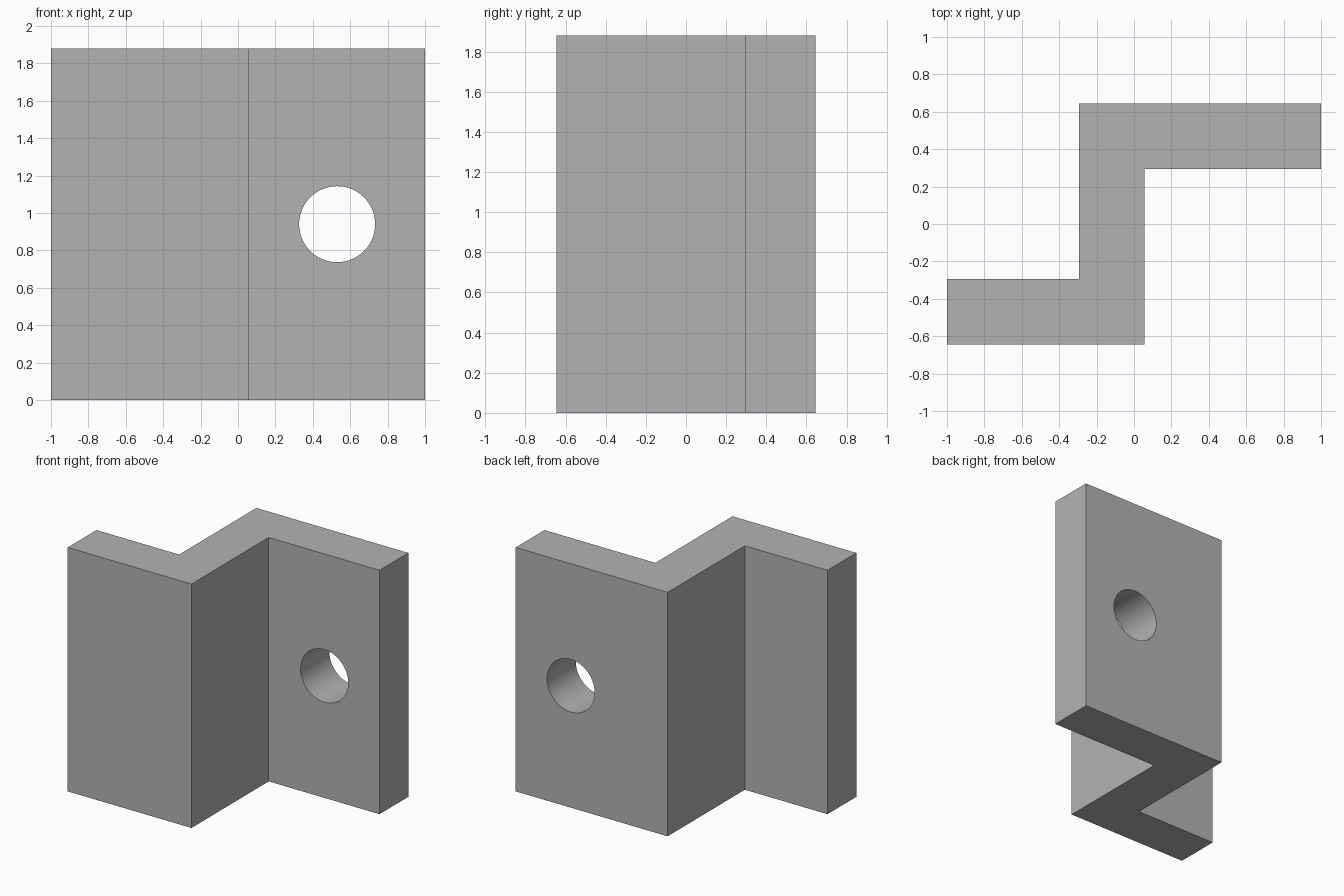
import bpy
import bmesh
from math import radians

if "Cube" in bpy.data.objects:
    bpy.data.objects.remove(bpy.data.objects["Cube"], do_unlink=True)

HEIGHT = 1.88
HALF_DEPTH = 0.645
FLANGE_INNER = 0.295
HOLE_X, HOLE_RADIUS = 0.53, 0.203

# Plain grey metal
grey = bpy.data.materials.new("grey metal")
grey.use_nodes = True
colour = (0.45, 0.45, 0.45, 1)
grey.diffuse_color = colour
grey.node_tree.nodes["Principled BSDF"].inputs["Base Color"].default_value = colour

# Z-shaped profile, extruded upwards
profile = [(-1, -HALF_DEPTH), (0.055, -HALF_DEPTH), (0.055, FLANGE_INNER), (1, FLANGE_INNER),
           (1, HALF_DEPTH), (-0.295, HALF_DEPTH), (-0.295, -FLANGE_INNER), (-1, -FLANGE_INNER)]
bm = bmesh.new()
base = bm.faces.new([bm.verts.new((x, y, 0)) for x, y in profile])
top = bmesh.ops.extrude_face_region(bm, geom=[base], use_keep_orig=True)["geom"]
bmesh.ops.translate(bm, vec=(0, 0, HEIGHT),
                    verts=[v for v in top if isinstance(v, bmesh.types.BMVert)])
bmesh.ops.recalc_face_normals(bm, faces=bm.faces)
mesh = bpy.data.meshes.new("z_bracket")
bm.to_mesh(mesh)
bm.free()
mesh.materials.append(grey)
bracket = bpy.data.objects.new("z_bracket", mesh)
bpy.context.collection.objects.link(bracket)

# Round bolt hole through the rear flange
bpy.ops.mesh.primitive_cylinder_add(
    vertices=96, radius=HOLE_RADIUS, depth=0.6, rotation=(radians(90), 0, 0),
    location=(HOLE_X, (HALF_DEPTH + FLANGE_INNER) / 2, HEIGHT / 2))
cutter = bpy.context.object
cutter.name = "hole_cutter"
cutter.hide_render = True
cutter.data.materials.append(grey)

cut = bracket.modifiers.new("bolt hole", "BOOLEAN")
cut.operation = "DIFFERENCE"
cut.solver = "EXACT"
cut.object = cutter

# Apply the cut, drop the cutter, smooth only the bore
bpy.ops.object.select_all(action="DESELECT")
bpy.context.view_layer.objects.active = bracket
bracket.select_set(True)
bpy.ops.object.modifier_apply(modifier=cut.name)
bpy.data.objects.remove(cutter, do_unlink=True)
bpy.ops.object.shade_smooth_by_angle(angle=radians(30))
